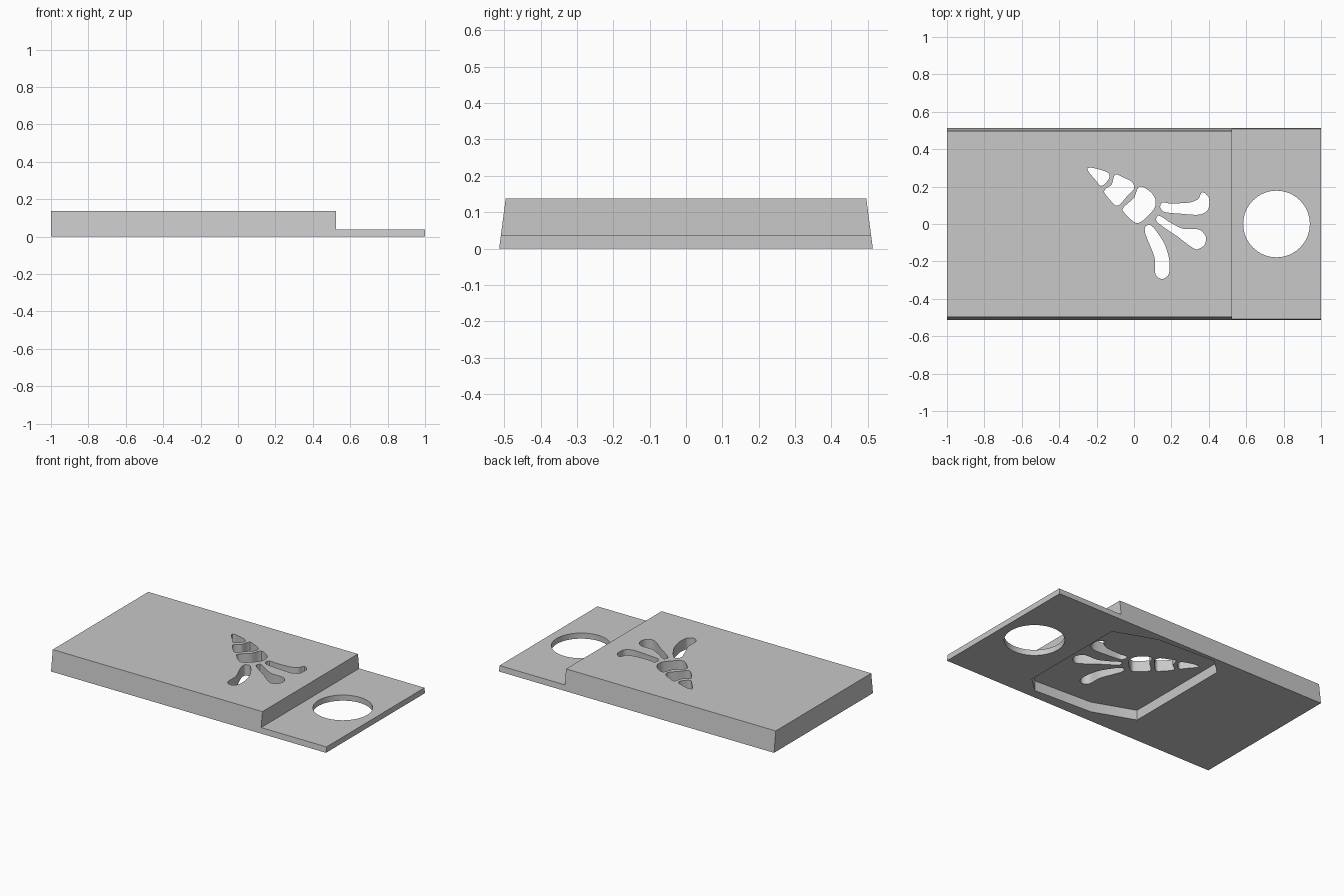
import bpy
import bmesh
from math import cos, sin, tau
from mathutils import Vector

default = bpy.data.objects.get("Cube")
if default:
    bpy.data.objects.remove(default)

HEIGHT = 0.137
TAB_HEIGHT = 0.037
STEP_X = 0.525

grey = bpy.data.materials.new("plain grey")
grey.use_nodes = True
colour = (0.58, 0.58, 0.58, 1)
grey.diffuse_color = colour
grey.node_tree.nodes["Principled BSDF"].inputs["Base Color"].default_value = colour


def prism(name, outline, low, high):
    """Extrude a flat outline of (x, y) points from low to high."""
    bm = bmesh.new()
    base = bm.faces.new([bm.verts.new((x, y, low)) for x, y in outline])
    result = bmesh.ops.extrude_face_region(bm, geom=[base])
    tops = [v for v in result["geom"] if isinstance(v, bmesh.types.BMVert)]
    bmesh.ops.translate(bm, verts=tops, vec=(0, 0, high - low))
    bmesh.ops.recalc_face_normals(bm, faces=bm.faces)
    mesh = bpy.data.meshes.new(name)
    bm.to_mesh(mesh)
    bm.free()
    mesh.materials.append(grey)
    obj = bpy.data.objects.new(name, mesh)
    bpy.context.scene.collection.objects.link(obj)
    return obj


def rounded(points, steps=5, pull=0.75):
    """Smooth closed loop through points given in hundredths."""
    pts = [Vector(p) / 100 for p in points]
    n = len(pts)
    loop = []
    for i in range(n):
        a, b, c, d = (pts[(i + k) % n] for k in range(-1, 3))
        # tangents are scaled to the local span so tight corners stay clean
        span = (c - b).length * pull
        m0 = (c - a).normalized() * span
        m1 = (d - b).normalized() * span
        for s in range(steps):
            t = s / steps
            u = 1 - t
            loop.append(b * (1 + 2 * t) * u * u + m0 * t * u * u
                        + c * t * t * (3 - 2 * t) - m1 * t * t * u)
    return loop


# Body: stepped side profile, swept across the width
body = prism("plate_body", [(-1, 0), (1, 0), (1, TAB_HEIGHT), (STEP_X, TAB_HEIGHT),
                            (STEP_X, HEIGHT), (-1, HEIGHT)], -0.5, 0.5)
for v in body.data.vertices:
    x, z, side = v.co
    # stand the profile upright; long sides lean inwards towards the top
    half_width = 0.514 - 0.018 * z / HEIGHT
    v.co = (x, -half_width if side > 0 else half_width, z)

# Round hanging hole in the thin tab
circle = [(0.762 + 0.178 * cos(tau * i / 64), 0.178 * sin(tau * i / 64)) for i in range(64)]
cutters = [prism("tab_hole_cutter", circle, -1, 1)]

# Shallow eight-sided pocket under the body, the same after a half turn
half = [(48, -36), (38, -45), (-3, -43), (-30, -33)]
turned = [(18 - x, 4 - y) for x, y in half]
pocket = [(x / 100, y / 100) for x, y in reversed(half + turned)]
cutters.append(prism("pocket_cutter", pocket, -1, 0.065))

# Cut-out motif: three banded segments and three curved lobes
motif = {
    "tip_segment": [(-25, 29.5), (-22, 30), (-14, 27.5), (-13, 25), (-16, 21),
                    (-18, 20.5), (-21, 24)],
    "middle_segment": [(-10, 26.5), (-6, 25), (-1, 22.5), (0, 19), (-4, 14.5), (-8, 10),
                       (-10, 10), (-16, 17), (-15, 19), (-12, 21)],
    "wide_segment": [(3, 20), (9, 17), (11.5, 13), (11, 8.5), (5, 2), (1, 0.5),
                     (-6, 7), (-5.5, 9), (0, 14)],
    "upper_lobe": [(15, 11.5), (19, 11), (30, 11.5), (34.5, 13.5), (36.5, 17), (40, 14),
                   (39.5, 7.5), (35, 5), (25, 5.5), (16, 6.5), (14, 9)],
    "middle_lobe": [(13, 4.5), (19, 1), (26, -2.5), (35, -3), (38.5, -7), (37.5, -11.5),
                    (33, -13.5), (23, -6.5), (12, 1.5)],
    "lower_lobe": [(6, -1.5), (8.5, -0.5), (11, -2.5), (16.5, -11), (19, -20), (18.5, -27),
                   (15, -29.5), (11.5, -27), (11, -18), (6, -5)],
}
for part, points in motif.items():
    cutters.append(prism(part + "_cutter", rounded(points), -1, 1))

# Carve every opening, then drop the cutters
for cutter in cutters:
    cutter.hide_render = True
    carve = body.modifiers.new(cutter.name, "BOOLEAN")
    carve.operation = "DIFFERENCE"
    carve.solver = "EXACT"
    carve.object = cutter
graph = bpy.context.evaluated_depsgraph_get()
carved = bpy.data.meshes.new_from_object(body.evaluated_get(graph))
body.modifiers.clear()
body.data = carved
for cutter in cutters:
    bpy.data.objects.remove(cutter)

# Smooth curved walls, crisp edges
bpy.ops.object.select_all(action="DESELECT")
bpy.context.view_layer.objects.active = body
body.select_set(True)
bpy.ops.object.shade_smooth_by_angle(angle=0.5)
